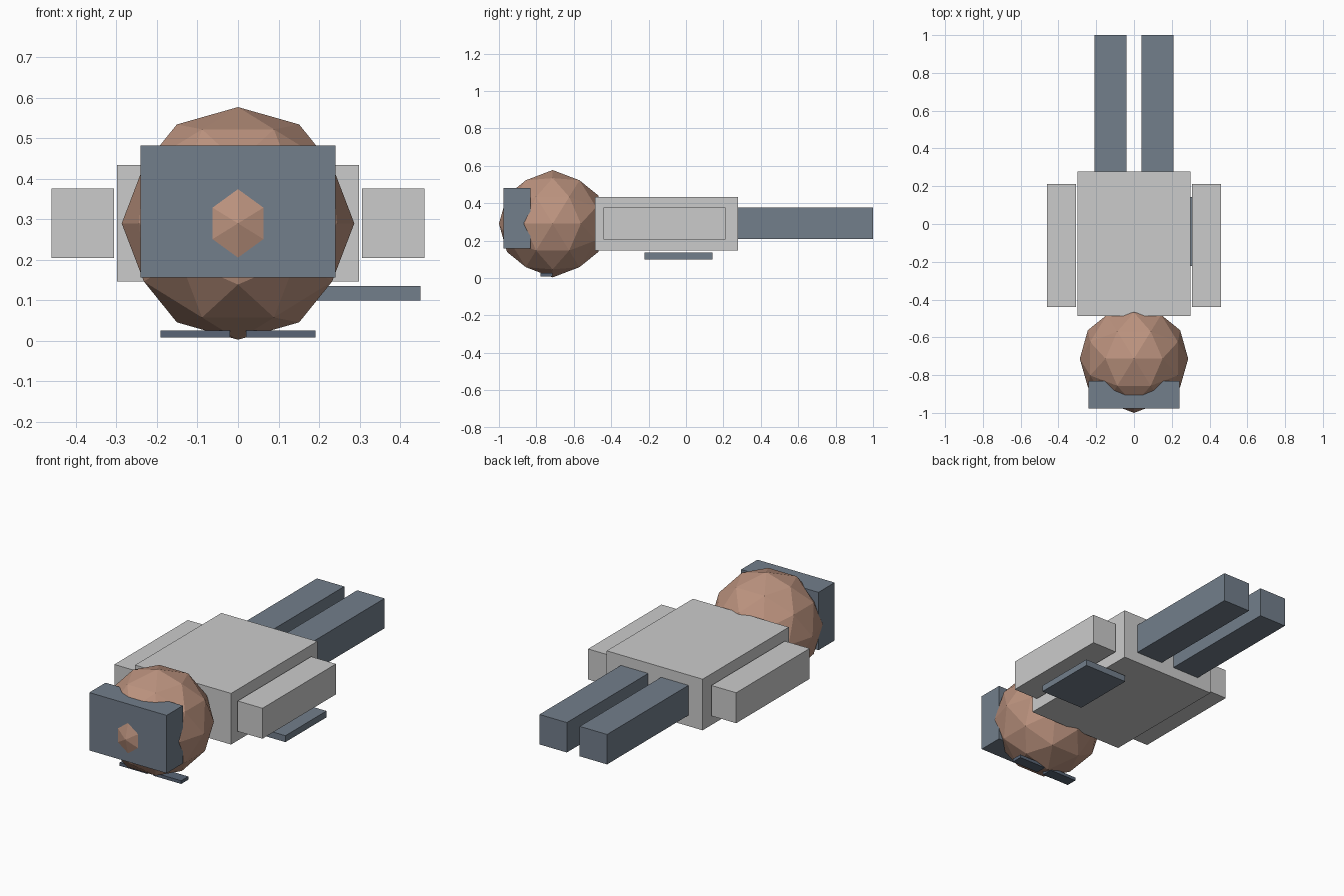
import bpy, bmesh, math
from mathutils import Matrix

if "Cube" in bpy.data.objects:
    bpy.data.objects.remove(bpy.data.objects["Cube"])


def material(name, rgb):
    m = bpy.data.materials.new(name)
    m.diffuse_color = (*rgb, 1)
    m.use_nodes = True
    m.node_tree.nodes["Principled BSDF"].inputs["Base Color"].default_value = m.diffuse_color
    return m


SLATE = material("slate", (0.17, 0.21, 0.26))
DARK = material("dark_slate", (0.10, 0.13, 0.18))
SKIN = material("tan", (0.50, 0.29, 0.21))


def finish(name, bm, mat):
    mesh = bpy.data.meshes.new(name)
    bm.to_mesh(mesh)
    bm.free()
    obj = bpy.data.objects.new(name, mesh)
    bpy.context.collection.objects.link(obj)
    if mat:
        mesh.materials.append(mat)
    return obj


def box(name, x, y, z, mat=None):
    """Box from (min, max) ranges on each axis."""
    bm = bmesh.new()
    mid = [(a + b) / 2 for a, b in (x, y, z)]
    size = [b - a for a, b in (x, y, z)]
    bmesh.ops.create_cube(bm, size=1, matrix=Matrix.Translation(mid) @ Matrix.Diagonal((*size, 1)))
    return finish(name, bm, mat)


def pair(name, x, y, z, mat=None):
    box(name + "_right", x, y, z, mat)
    box(name + "_left", (-x[1], -x[0]), y, z, mat)


# torso and limbs of the lying figure
box("torso", (-0.298, 0.298), (-0.487, 0.278), (0.147, 0.434))
pair("arm", (0.306, 0.46), (-0.44, 0.212), (0.205, 0.376))
pair("leg", (0.04, 0.21), (0.278, 1.0), (0.208, 0.376), SLATE)

# faceted head, turned so edge midpoints lie on the axes
bm = bmesh.new()
turn = Matrix.Rotation(-math.atan2(0.2764, 0.4472), 4, "Y")
bmesh.ops.create_icosphere(bm, subdivisions=2, radius=0.287,
                           matrix=Matrix.Translation((0, -0.713, 0.29)) @ turn)
finish("head", bm, SKIN)

# cap on the crown, eye plates under the face
box("cap", (-0.24, 0.24), (-0.976, -0.832), (0.157, 0.482), SLATE)
pair("eye_plate", (0.02, 0.191), (-0.777, -0.714), (0.008, 0.026), DARK)

# flat slab below the torso, on one side only
box("slab", (0.18, 0.45), (-0.222, 0.142), (0.1, 0.136), SLATE)
